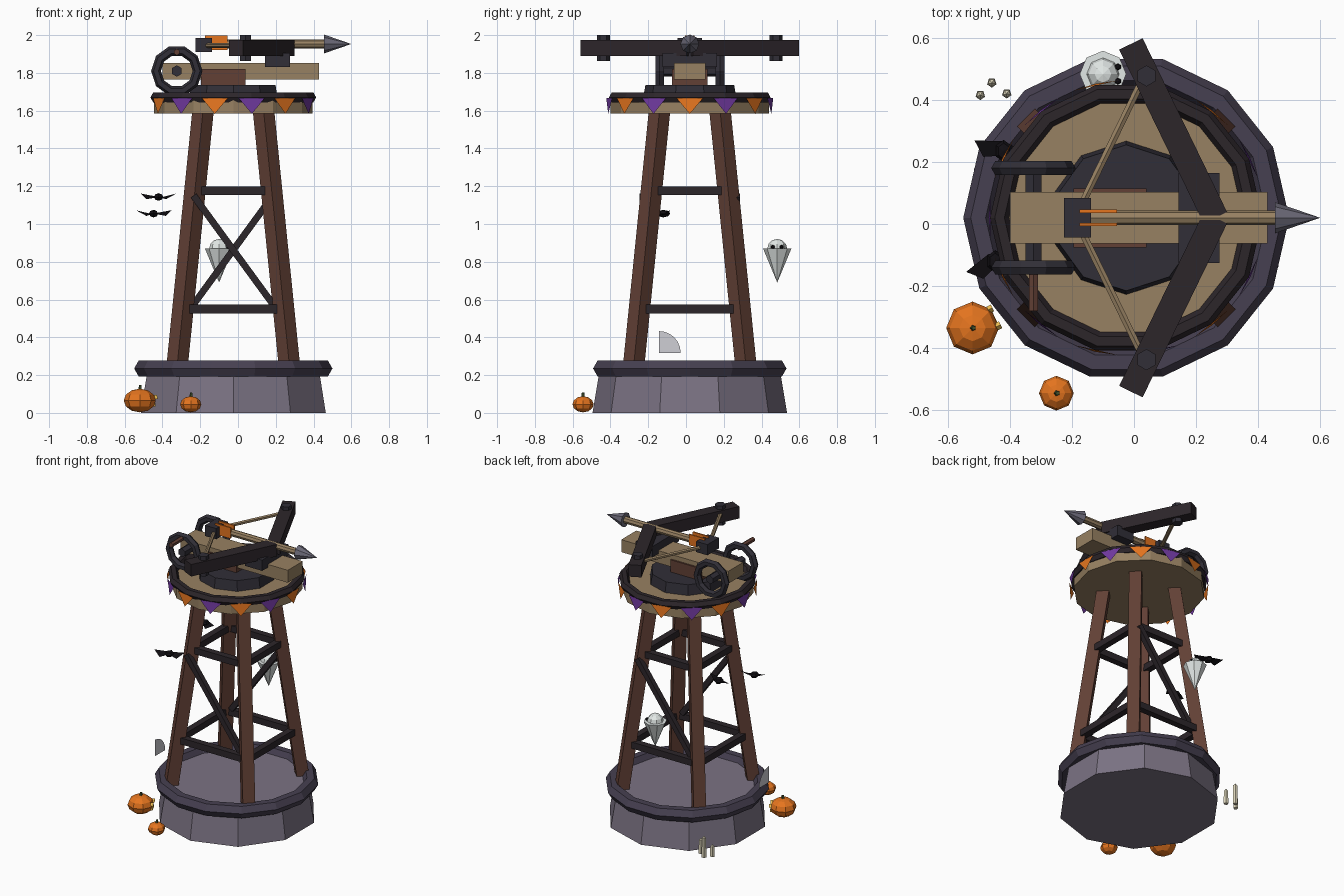
import bpy, bmesh
from math import pi, sin, cos
from mathutils import Vector, Matrix

if "Cube" in bpy.data.objects:
    bpy.data.objects.remove(bpy.data.objects["Cube"])

CX, CY = -0.025, 0.02   # tower axis


def mat(name, r, g, b):
    m = bpy.data.materials.new(name)
    m.diffuse_color = tuple((c / 255) ** 2.2 for c in (r, g, b)) + (1,)
    m.use_nodes = True
    m.node_tree.nodes["Principled BSDF"].inputs["Base Color"].default_value = m.diffuse_color
    return m


STONE = mat("stone", 122, 114, 130)
RIM = mat("dark_stone", 72, 66, 82)
WOOD = mat("red_wood", 98, 66, 56)
DARK = mat("dark_wood", 48, 42, 46)
IRON = mat("iron", 52, 50, 58)
PLANK = mat("plank", 150, 128, 98)
STEEL = mat("steel", 108, 106, 120)
ORANGE = mat("orange", 228, 116, 36)
PURPLE = mat("purple", 112, 60, 158)
GHOST = mat("ghost_white", 226, 232, 230)
WEB = mat("web_grey", 205, 205, 212)
BLACK = mat("black", 24, 22, 26)
WAX = mat("wax", 226, 218, 190)
STEM = mat("stem_green", 66, 82, 48)
GLOW = mat("glow", 250, 200, 90)


def finish(bm, name, m):
    bmesh.ops.recalc_face_normals(bm, faces=bm.faces)
    me = bpy.data.meshes.new(name)
    bm.to_mesh(me)
    bm.free()
    me.materials.append(m)
    ob = bpy.data.objects.new(name, me)
    bpy.context.collection.objects.link(ob)
    return ob


def box(name, m, x, y, z):
    """Box from (min, max) pairs."""
    bm = bmesh.new()
    size = [b - a for a, b in (x, y, z)]
    mid = [(a + b) / 2 for a, b in (x, y, z)]
    bmesh.ops.create_cube(bm, size=1, matrix=Matrix.Translation(mid) @ Matrix.Diagonal((*size, 1)))
    return finish(bm, name, m)


def rod(name, m, a, b, r1, r2=None, n=8, turn=0):
    """Tapered prism with n sides from a to b."""
    a, b = Vector(a), Vector(b)
    d = b - a
    rot = d.to_track_quat('Z', 'Y').to_matrix().to_4x4()
    bm = bmesh.new()
    bmesh.ops.create_cone(bm, cap_ends=True, segments=n, radius1=r1,
                          radius2=r1 if r2 is None else r2, depth=d.length,
                          matrix=Matrix.Translation((a + b) / 2) @ rot @ Matrix.Rotation(turn, 4, 'Z'))
    return finish(bm, name, m)


def beam(name, m, a, b, w):
    """Square beam of width w."""
    return rod(name, m, a, b, w / 2 ** 0.5, n=4, turn=pi / 4)


def ring(name, m, c, R, r, n, k=6, axis='Z'):
    """Low-poly torus."""
    bm = bmesh.new()
    rot = Matrix.Rotation(pi / 2, 3, 'X') if axis == 'Y' else Matrix.Identity(3)
    g = []
    for i in range(n):
        t = 2 * pi * i / n
        g.append([bm.verts.new(Vector(c) + rot @ Vector((
            (R + r * cos(2 * pi * j / k)) * cos(t), (R + r * cos(2 * pi * j / k)) * sin(t),
            r * sin(2 * pi * j / k)))) for j in range(k)])
    for i in range(n):
        for j in range(k):
            u, v = g[i], g[(i + 1) % n]
            bm.faces.new((u[j], v[j], v[(j + 1) % k], u[(j + 1) % k]))
    return finish(bm, name, m)


def ball(name, m, c, s, u=8, v=6):
    bm = bmesh.new()
    bmesh.ops.create_uvsphere(bm, u_segments=u, v_segments=v, radius=1,
                              matrix=Matrix.Translation(c) @ Matrix.Diagonal((*s, 1)))
    return finish(bm, name, m)


def sheet(name, m, *polys):
    bm = bmesh.new()
    for p in polys:
        bm.faces.new([bm.verts.new(q) for q in p])
    return finish(bm, name, m)


# Stone base with rim
rod("stone_base", STONE, (CX, CY, 0), (CX, CY, 0.24), 0.515, 0.475, 10)
ring("base_rim", RIM, (CX, CY, 0.235), 0.477, 0.048, 14)

# Legs and horizontal braces
def spread(z):
    return 0.294 - 0.134 * (z - 0.28) / 1.32

for sx in (-1, 1):
    for sy in (-1, 1):
        lo, hi = spread(0.22), spread(1.6)
        beam("tower_leg", WOOD, (CX + sx * lo, CY + sy * lo, 0.22),
             (CX + sx * hi, CY + sy * hi, 1.6), 0.08)
for z in (0.55, 1.175):
    s = spread(z)
    for k in (-1, 1):
        beam("cross_brace", DARK, (CX - s, CY + k * s, z), (CX + s, CY + k * s, z), 0.045)
        beam("side_brace", DARK, (CX + k * s, CY - s, z), (CX + k * s, CY + s, z), 0.045)
# One diagonal on the front, the opposite one on the back
for k in (-1, 1):
    beam("diagonal_brace", DARK, (CX + k * 0.21, CY + k * 0.247, 1.15),
         (CX - k * 0.21, CY + k * 0.247, 0.575), 0.036)

# Platform, edge ring and bunting
rod("platform", PLANK, (CX, CY, 1.585), (CX, CY, 1.665), 0.42, n=12)
ring("platform_ring", DARK, (CX, CY, 1.67), 0.408, 0.031, 14)
for i in range(14):
    t = 2 * pi * i / 14
    out, tan = Vector((cos(t), sin(t), 0)), Vector((-sin(t), cos(t), 0))
    c = Vector((CX, CY, 0)) + out * 0.437
    sheet("bunting_flag", PURPLE if i % 2 else ORANGE,
          [c + tan * 0.072 + Vector((0, 0, 1.668)), c - tan * 0.072 + Vector((0, 0, 1.668)),
           c + out * 0.006 + Vector((0, 0, 1.583))])

# Turntable, pedestal and stock
rod("turntable", IRON, (CX, CY, 1.66), (CX, CY, 1.735), 0.248, 0.235, 10)
box("pedestal", WOOD, (-0.195, 0.04), (CY - 0.095, CY + 0.095), (1.73, 1.82))
box("stock", PLANK, (-0.4, 0.43), (CY - 0.083, CY + 0.083), (1.765, 1.852))
box("bow_bracket", IRON, (0.143, 0.275), (CY - 0.145, CY + 0.145), (1.83, 1.905))

# Bow arms, bolts and string
for k in (-1, 1):
    beam("bow_arm", DARK, (0.262, CY, 1.932), (-0.01, CY + k * 0.56, 1.932), 0.084)
    rod("limb_bolt", IRON, (0.04, CY + k * 0.457, 1.862), (0.04, CY + k * 0.457, 2.0), 0.034, n=6)
    rod("bow_string", PLANK, (0.02, CY + k * 0.43, 1.945), (-0.17, CY + k * 0.04, 1.945), 0.013, n=6)
box("string_block", IRON, (-0.225, -0.138), (CY - 0.064, CY + 0.064), (1.91, 1.985))

# Arrow
rod("arrow_shaft", PLANK, (-0.16, CY, 1.953), (0.47, CY, 1.953), 0.024)
rod("arrow_head", STEEL, (0.455, CY, 1.953), (0.6, CY, 1.953), 0.05, 0, 8)
for k in (-1, 1):
    box("fletching", ORANGE, (-0.175, -0.055), (CY + k * 0.021 - 0.005, CY + k * 0.021 + 0.005), (1.922, 1.998))

# Winch wheels, axle and crank handle
for k in (-1, 1):
    ring("winch_wheel", IRON, (-0.324, CY + k * 0.16, 1.81), 0.11, 0.026, 10, 6, 'Y')
rod("winch_axle", IRON, (-0.324, CY - 0.18, 1.81), (-0.324, CY + 0.18, 1.81), 0.03, n=6)
rod("crank_handle", WOOD, (-0.324, -0.28, 1.91), (-0.324, -0.12, 1.91), 0.017, n=6)

# Bats
for x, y, z, yaw in ((-0.42, 0.235, 1.143, -0.35), (-0.447, -0.12, 1.055, 0.35)):
    M = Matrix.Translation((x, y, z)) @ Matrix.Rotation(yaw, 4, 'Z')
    ball("bat_body", BLACK, (x, y, z), (0.028, 0.036, 0.02), 6, 4)
    sheet("bat_wings", BLACK, *[[M @ Vector(p) for p in (
        (k * 0.01, 0.03, 0), (k * 0.1, 0.0, 0.018), (k * 0.055, -0.04, -0.012), (k * 0.01, -0.02, 0))]
        for k in (-1, 1)])

# Ghost
rod("ghost_robe", GHOST, (-0.1, 0.483, 0.69), (-0.1, 0.483, 0.87), 0, 0.075, 8)
ball("ghost_head", GHOST, (-0.1, 0.483, 0.868), (0.053, 0.053, 0.053))
for k in (-1, 1):
    ball("ghost_eye", BLACK, (-0.052, 0.483 + k * 0.023, 0.878), (0.011, 0.011, 0.011), 6, 4)

# Quarter web
sheet("corner_web", WEB, [(-0.545, -0.143, 0.318)] + [
    (-0.545, -0.143 + 0.115 * cos(i * pi / 12), 0.318 + 0.115 * sin(i * pi / 12)) for i in range(7)])

# Candles
for x, y, h in ((-0.495, 0.415, 0.085), (-0.458, 0.455, 0.15), (-0.41, 0.42, 0.11)):
    rod("candle", WAX, (x, y, 0), (x, y, h - 0.015), 0.016, 0.014, 5)
    rod("candle_tip", WAX, (x, y, h - 0.015), (x, y, h), 0.012, 0, 5)

# Pumpkins, the larger with a carved face
for x, y, r, h in ((-0.52, -0.335, 0.085, 0.125), (-0.25, -0.545, 0.056, 0.085)):
    ball("pumpkin", ORANGE, (x, y, h / 2 + 0.003), (r, r, h / 2))
    rod("pumpkin_stem", STEM, (x, y, h - 0.01), (x + 0.004, y, h + 0.022), 0.011, 0.007, 5)
d, s = Vector((0.9, 0.44, 0)).normalized(), Vector((-0.44, 0.9, 0)).normalized()
for k in (-1, 1):
    c = Vector((-0.52, -0.335, 0.08)) + d * 0.07 + s * k * 0.03
    rod("pumpkin_eye", GLOW, c, c + d * 0.016, 0.014, n=3)
c = Vector((-0.52, -0.335, 0.045)) + d * 0.07
beam("pumpkin_mouth", GLOW, c - s * 0.025, c + s * 0.025, 0.02)
